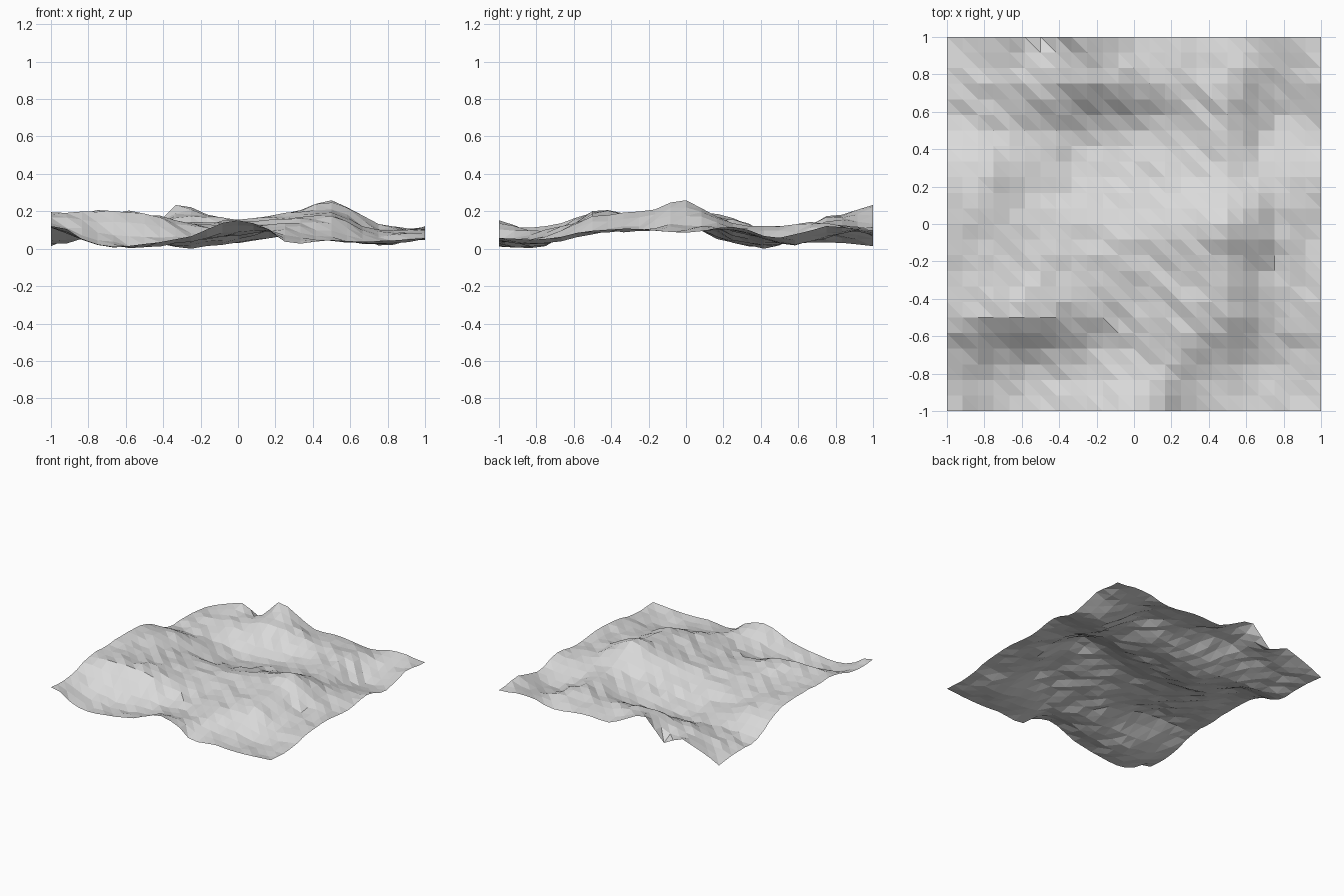
import bpy, bmesh, math, random

if "Cube" in bpy.data.objects:
    bpy.data.objects.remove(bpy.data.objects["Cube"])

random.seed(4)
N = 24            # cells per side
SIZE = 2.0

# Coarse heights in centimetres-like units (z * 1000), rows from back to front
ROWS = [
    (20, 120, 110, 205, 105, 110, 80, 125, 100),
    (40, 90, 130, 170, 155, 120, 150, 60, 125),
    (45, 60, 50, 20, 40, 80, 120, 30, 65),
    (170, 155, 70, 40, 75, 105, 135, 105, 120),
    (200, 160, 125, 125, 150, 185, 260, 140, 90),
    (195, 170, 160, 140, 140, 170, 200, 105, 110),
    (190, 200, 190, 120, 105, 145, 170, 90, 100),
    (125, 45, 30, 45, 80, 110, 60, 40, 60),
    (125, 30, 28, 75, 160, 35, 50, 45, 60),
]

# Local landmarks: x, y, height change, radius
BUMPS = [(-0.33, 1.0, 0.055, 0.09), (-0.5, 1.0, -0.04, 0.06),
         (-0.65, 1.0, 0.03, 0.07), (0.15, -1.0, 0.04, 0.07),
         (-0.92, -1.0, 0.025, 0.06)]


def spline(p, t):
    """Smooth curve through evenly spaced values, t from 0 to 1."""
    u = t * (len(p) - 1)
    i = min(int(u), len(p) - 2)
    f = u - i
    b, c = p[i], p[i + 1]
    a = p[i - 1] if i > 0 else 2 * b - c
    d = p[i + 2] if i + 2 < len(p) else 2 * c - b
    return b + 0.5 * f * (c - a + f * (2 * a - 5 * b + 4 * c - d + f * (3 * (b - c) + d - a)))


def height(tx, ty):
    z = spline([spline(r, tx) for r in reversed(ROWS)], ty) / 1000
    x, y = (tx - 0.5) * SIZE, (ty - 0.5) * SIZE
    for bx, by, h, r in BUMPS:
        z += h * math.exp(-((x - bx) ** 2 + (y - by) ** 2) / (r * r))
    inner = 0 < tx < 1 and 0 < ty < 1
    z += random.uniform(-1, 1) * (0.011 if inner else 0.004)   # rocky roughness
    return min(max(z, 0.006), 0.265)


# Terrain sheet: open low-poly grid, triangulated along one diagonal
bm = bmesh.new()
grid = [[bm.verts.new(((i / N - 0.5) * SIZE, (j / N - 0.5) * SIZE, height(i / N, j / N)))
         for i in range(N + 1)] for j in range(N + 1)]
low = min(v.co.z for v in bm.verts)
for v in bm.verts:
    v.co.z -= low
for j in range(N):
    for i in range(N):
        a, b = grid[j][i], grid[j][i + 1]
        c, d = grid[j + 1][i + 1], grid[j + 1][i]
        bm.faces.new((a, b, d))
        bm.faces.new((b, c, d))

mesh = bpy.data.meshes.new("terrain")
bm.to_mesh(mesh)
bm.free()
terrain = bpy.data.objects.new("terrain", mesh)
bpy.context.collection.objects.link(terrain)

# One pale stone colour
stone = bpy.data.materials.new("pale grey stone")
stone.diffuse_color = (0.7, 0.7, 0.7, 1)
stone.use_nodes = True
stone.node_tree.nodes["Principled BSDF"].inputs["Base Color"].default_value = stone.diffuse_color
mesh.materials.append(stone)
